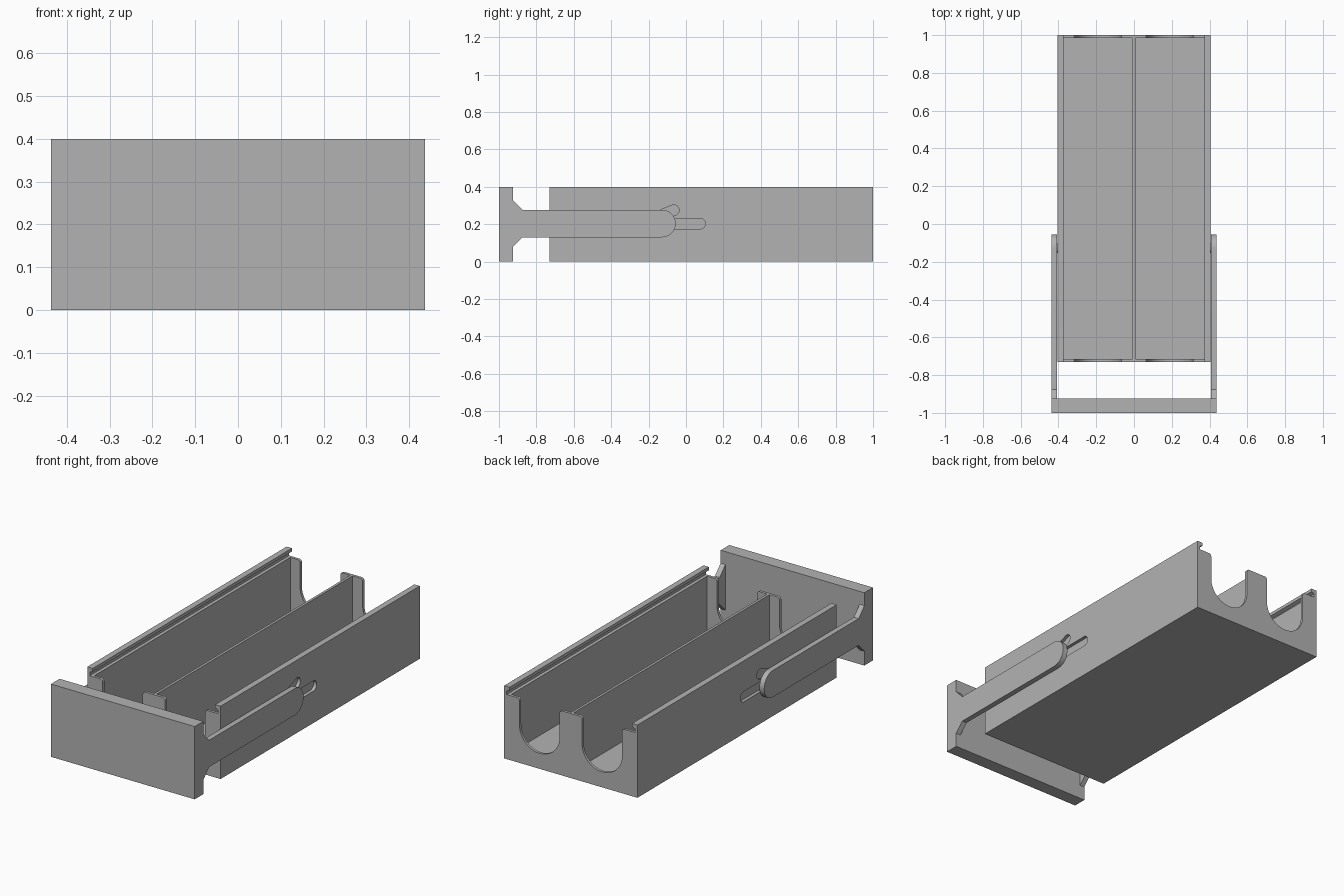
import bpy, bmesh
from math import sin, cos, pi, atan2
from mathutils import Vector

cube = bpy.data.objects.get("Cube")
if cube:
    bpy.data.objects.remove(cube, do_unlink=True)

grey = bpy.data.materials.new("plain_grey")
grey.use_nodes = True
grey.diffuse_color = (0.45, 0.45, 0.45, 1)
grey.node_tree.nodes["Principled BSDF"].inputs["Base Color"].default_value = grey.diffuse_color


def arc(cu, cv, r, start, end, n=16):
    """Points of a circular arc, angles in radians."""
    angles = [start + (end - start) * i / n for i in range(n + 1)]
    return [(cu + r * cos(a), cv + r * sin(a)) for a in angles]


def extrude(name, points, axis, low, high):
    """Extrude an outline along x (points are y, z) or y (points are x, z)."""
    bm = bmesh.new()
    place = (lambda u, v: (low, u, v)) if axis == "x" else (lambda u, v: (u, low, v))
    step = Vector((high - low, 0, 0)) if axis == "x" else Vector((0, high - low, 0))
    face = bm.faces.new([bm.verts.new(place(u, v)) for u, v in points])
    top = bmesh.ops.extrude_face_region(bm, geom=[face])
    verts = [g for g in top["geom"] if isinstance(g, bmesh.types.BMVert)]
    bmesh.ops.translate(bm, vec=step, verts=verts)
    bmesh.ops.recalc_face_normals(bm, faces=bm.faces)
    mesh = bpy.data.meshes.new(name)
    bm.to_mesh(mesh)
    bm.free()
    mesh.materials.append(grey)
    obj = bpy.data.objects.new(name, mesh)
    bpy.context.collection.objects.link(obj)
    return obj


def rect(u0, u1, v0, v1):
    return [(u0, v0), (u1, v0), (u1, v1), (u0, v1)]


def capsule(u0, v0, u1, v1, r):
    a = atan2(v1 - v0, u1 - u0)
    return arc(u1, v1, r, a - pi / 2, a + pi / 2) + arc(u0, v0, r, a + pi / 2, a + 3 * pi / 2)


def combine(target, other, operation):
    """Apply a boolean and drop the helper object."""
    mod = target.modifiers.new("combine", "BOOLEAN")
    mod.operation = operation
    mod.solver = "EXACT"
    mod.object = other
    bpy.context.view_layer.objects.active = target
    bpy.ops.object.modifier_apply(modifier=mod.name)
    bpy.data.objects.remove(other, do_unlink=True)


def smooth(obj):
    bpy.ops.object.select_all(action="DESELECT")
    obj.select_set(True)
    bpy.context.view_layer.objects.active = obj
    bpy.ops.object.shade_smooth_by_angle(angle=0.5)


# Tray block with a lid channel undercut beneath the two top lips
front, back, outer, inner, ledge = -0.73, 1.0, 0.405, 0.372, 0.355
half = [(outer, 0), (outer, 0.4), (inner, 0.4), (inner, 0.382), (0.39, 0.375), (0.39, ledge)]
tray = extrude("tray", half + [(-x, z) for x, z in reversed(half)], "y", front, back)

# Two compartments, each with rounded finger scoops through both end walls
scoop_r, fillet, scoop_x = 0.122, 0.014, 0.19
scoop_z = 0.085 + scoop_r
for side in (-1, 1):
    box = rect(0.007 * side, inner * side, 0.035, 0.365)
    combine(tray, extrude("compartment_cutter", box, "y", front + 0.015, back - 0.015), "DIFFERENCE")
    cx, wide = side * scoop_x, scoop_r + fillet
    scoop = arc(cx, scoop_z, scoop_r, pi, 2 * pi, 24)
    scoop += arc(cx + wide, ledge - fillet, fillet, pi, pi / 2, 6)
    scoop += [(cx + wide, 0.365), (cx - wide, 0.365)]
    scoop += arc(cx - wide, ledge - fillet, fillet, pi / 2, 0, 6)
    combine(tray, extrude("scoop_cutter", scoop, "y", front - 0.1, back + 0.1), "DIFFERENCE")

# Blind guide slots on the outer walls: a straight one and a slanted branch
for side in (-1, 1):
    for path in (capsule(-0.6, 0.203, 0.076, 0.203, 0.028), capsule(-0.2, 0.222, -0.065, 0.275, 0.028)):
        cutter = extrude("slot_cutter", path, "x", side * 0.387, side * 0.5)
        combine(tray, cutter, "DIFFERENCE")
smooth(tray)

# Pull handle: front plate with two flared, round-ended arms
plate_back, low, high, mid, edge = -0.925, 0.13, 0.277, 0.2035, 0.437
arm_r = (high - low) / 2
arm_end = -0.055 - arm_r
handle = extrude("pull_handle", rect(-edge, edge, 0, 0.4), "y", -1, plate_back)
for side in (-1, 1):
    arm = [(-0.95, 0.078), (plate_back, 0.078), (-0.875, low)]
    arm += arc(arm_end, mid, arm_r, -pi / 2, pi / 2, 24)
    arm += [(-0.875, high), (plate_back, 0.329), (-0.95, 0.329)]
    combine(handle, extrude("arm", arm, "x", side * 0.408, side * edge), "UNION")
    # Guide pin riding in the slot
    pin = arc(arm_end, mid, 0.024, 0, 2 * pi, 24)[:-1]
    combine(handle, extrude("pin", pin, "x", side * 0.39, side * 0.42), "UNION")
smooth(handle)
